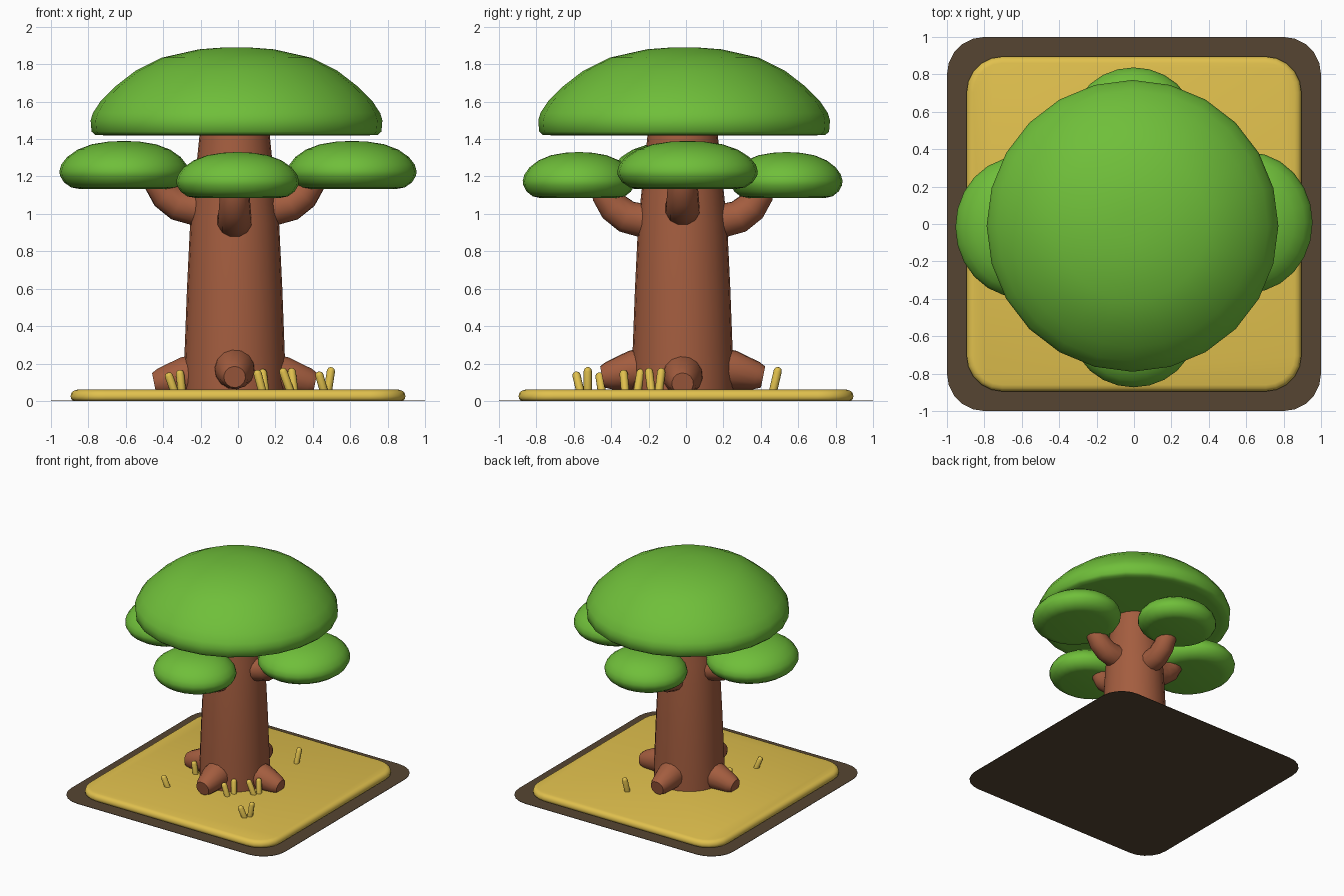
import bpy, math
from mathutils import Vector

if "Cube" in bpy.data.objects:
    bpy.data.objects.remove(bpy.data.objects["Cube"])


def material(name, rgb):
    m = bpy.data.materials.new(name)
    m.use_nodes = True
    m.diffuse_color = (*rgb, 1)
    m.node_tree.nodes["Principled BSDF"].inputs["Base Color"].default_value = (*rgb, 1)
    return m


LEAF = material("leaf green", (0.16, 0.52, 0.042))
BARK = material("bark brown", (0.37, 0.11, 0.05))
SAND = material("sand yellow", (0.75, 0.53, 0.075))
SOIL = material("dark soil", (0.093, 0.06, 0.032))


def loft(name, rings, mat, angle=50):
    """Skin a stack of equal rings and cap both ends."""
    n = len(rings[0])
    verts = [p for ring in rings for p in ring]
    faces = [(k * n + i, k * n + (i + 1) % n, (k + 1) * n + (i + 1) % n, (k + 1) * n + i)
             for k in range(len(rings) - 1) for i in range(n)]
    faces.append(tuple(reversed(range(n))))
    faces.append(tuple(range(len(verts) - n, len(verts))))
    mesh = bpy.data.meshes.new(name)
    mesh.from_pydata(verts, [], faces)
    mesh.materials.append(mat)
    mesh.polygons.foreach_set("use_smooth", [True] * len(faces))
    mesh.set_sharp_from_angle(angle=math.radians(angle))
    mesh.update()
    ob = bpy.data.objects.new(name, mesh)
    bpy.context.collection.objects.link(ob)
    return ob


def lathe(name, centre, profile, mat, size=(1, 1), sides=24, angle=50):
    """Turn (radius, z) pairs about a vertical axis, optionally oval."""
    turn = [2 * math.pi * i / sides for i in range(sides)]
    rings = [[(centre[0] + r * size[0] * math.cos(a), centre[1] + r * size[1] * math.sin(a), z)
              for a in turn] for r, z in profile]
    return loft(name, rings, mat, angle)


def tube(name, points, radii, mat, sides=12):
    """Round tube through points with a radius at each."""
    pts = [Vector(p) for p in points]
    rings = []
    for i, p in enumerate(pts):
        t = (pts[min(i + 1, len(pts) - 1)] - pts[max(i - 1, 0)]).normalized()
        u = t.orthogonal().normalized()
        if i:  # keep rings aligned along the tube
            u = (last - t * last.dot(t)).normalized()
        last = u
        v = t.cross(u)
        rings.append([p + radii[i] * (u * math.cos(a) + v * math.sin(a))
                      for a in (2 * math.pi * k / sides for k in range(sides))])
    return loft(name, rings, mat)


def rounded_square(half, radius, z, steps=5):
    ring = []
    for q in range(4):
        mid = math.pi / 4 + q * math.pi / 2
        cx = math.copysign(half - radius, math.cos(mid))
        cy = math.copysign(half - radius, math.sin(mid))
        for s in range(steps + 1):
            a = (q + s / steps) * math.pi / 2
            ring.append((cx + radius * math.cos(a), cy + radius * math.sin(a), z))
    return ring


# Ground: thin soil plate with a soft-edged sand slab on it
loft("soil_plate", [rounded_square(1, 0.2, z) for z in (0, 0.003)], SOIL)
loft("sand_slab", [rounded_square(0.895 - d, 0.19 - d, z) for d, z in
                   ((0.012, 0.002), (0.002, 0.012), (0, 0.025), (0.004, 0.042),
                    (0.016, 0.054), (0.035, 0.06))], SAND)

# Trunk
C = -0.018
lathe("trunk", (C, C), [(0.272, 0.03), (0.27, 0.2), (0.255, 0.6), (0.238, 0.95),
                        (0.222, 1.1), (0.2, 1.3), (0.184, 1.46)], BARK)

# Main canopy dome
lathe("main_canopy", (-0.008, -0.01),
      [(0.7, 1.42), (0.755, 1.422), (0.775, 1.44), (0.78, 1.5), (0.768, 1.54), (0.725, 1.605),
       (0.65, 1.68), (0.54, 1.765), (0.4, 1.835), (0.2, 1.88), (0.08, 1.889), (0.01, 1.89)],
      LEAF, angle=80)

# Four sides: small canopy, curved branch and root for each
PUFF = [(0.7, 0), (0.82, 0.008), (0.93, 0.035), (0.99, 0.07), (1, 0.095), (0.97, 0.13),
        (0.88, 0.17), (0.72, 0.209), (0.5, 0.238), (0.25, 0.252), (0.02, 0.256)]
SIDES = {"left": (1, 0), "right": (-1, 0), "front": (0, -1), "back": (0, 1)}

for side, (dx, dy) in SIDES.items():
    across = dx != 0

    def at(r, z):
        return (C + dx * r, C + dy * r, z)

    if across:
        base, centre, size = 1.134, (dx * 0.61, dx * 0.012 - 0.004), (0.345, 0.376)
    else:
        base, centre, size = 1.086, (-0.002, C + dy * 0.555), (0.328, 0.3)
    lathe(side + "_canopy", centre, [(r, base + h * (1 if across else 0.955)) for r, h in PUFF],
          LEAF, size, angle=80)

    lift = 0.065 if across else 0
    path = [(0.1, 0.975), (0.22, 0.965), (0.3, 0.985), (0.365, 1.035), (0.405, 1.1), (0.42, 1.18)]
    tube(side + "_branch", [at(r, z + lift) for r, z in path],
         [0.095, 0.094, 0.09, 0.086, 0.08, 0.076], BARK)

    drop = 0.035 if across else 0
    tube(side + "_root", [at(0.15, 0.18 - drop), at(0.27, 0.165 - drop), at(0.395, 0.135 - drop),
                          at(0.43, 0.128 - drop)], [0.115, 0.105, 0.075, 0.058], BARK, 14)

# Grass stalks: foot x, foot y, lean x, lean y, top z
STALKS = [(0.46, -0.565, -0.03, -0.025, 0.155), (0.48, -0.525, 0.02, 0, 0.18),
          (0.13, -0.325, -0.03, -0.01, 0.165), (0.145, -0.26, -0.015, 0.02, 0.17),
          (0.28, -0.185, -0.045, -0.015, 0.175), (0.3, -0.145, -0.015, 0.015, 0.175),
          (0.22, 0.465, 0.01, 0.03, 0.18), (-0.34, -0.45, -0.035, -0.015, 0.15),
          (-0.3, -0.135, -0.012, -0.01, 0.165)]
for i, (x, y, lx, ly, top) in enumerate(STALKS):
    foot = Vector((x, y, 0.05))
    rise = Vector((lx, ly, top - 0.05))
    tube(f"grass_stalk_{i + 1}", [foot + rise * t for t in (0, 0.85, 0.95, 1)],
         [0.022, 0.022, 0.017, 0.007], SAND, 8)
